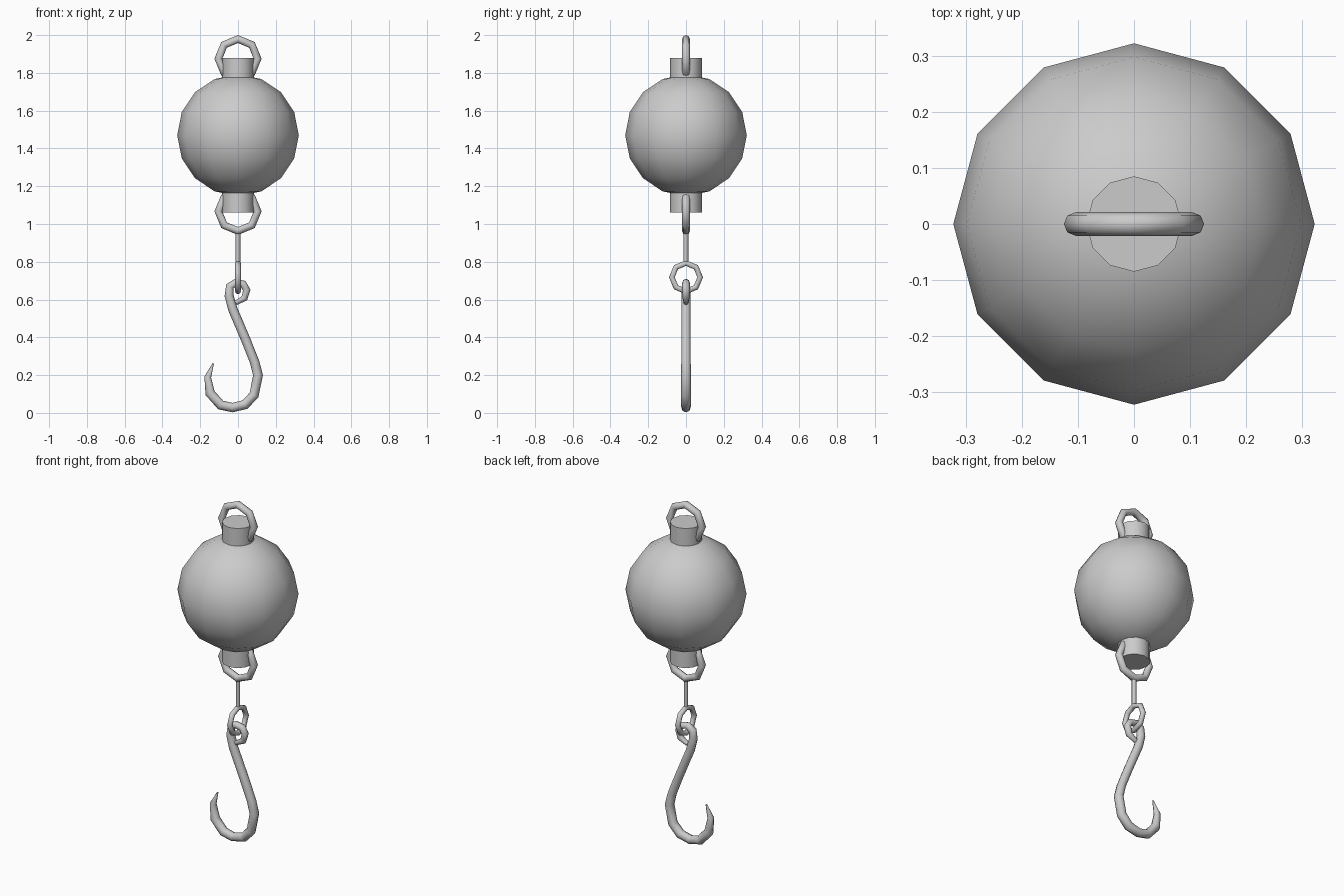
import bpy
import math

if "Cube" in bpy.data.objects:
    bpy.data.objects.remove(bpy.data.objects["Cube"])

Q = math.pi / 2


def finish(name, angle=60):
    ob = bpy.context.object
    ob.name = name
    bpy.ops.object.shade_smooth_by_angle(angle=math.radians(angle))
    return ob


def ring(name, z, outer, tube, rot):
    bpy.ops.mesh.primitive_torus_add(major_segments=8, minor_segments=8,
                                     major_radius=outer - tube, minor_radius=tube,
                                     location=(0, 0, z), rotation=rot)
    return finish(name)


def cylinder(name, r, z0, z1, sides):
    bpy.ops.mesh.primitive_cylinder_add(vertices=sides, radius=r, depth=z1 - z0,
                                        location=(0, 0, (z0 + z1) / 2))
    return finish(name)


# Ball weight with a collar at each end
bpy.ops.mesh.primitive_uv_sphere_add(segments=12, ring_count=8, radius=0.322,
                                     location=(0, 0, 1.47))
finish("ball")
cylinder("top_collar", 0.085, 1.74, 1.878, 12)
cylinder("bottom_collar", 0.085, 1.062, 1.20, 12)

# Shackle rings through the collars
ring("top_ring", 1.875, 0.125, 0.021, (Q, 0, 0))
ring("bottom_ring", 1.067, 0.125, 0.021, (Q, 0, 0))

# Thin rod and the small link that carries the hook
cylinder("rod", 0.012, 0.80, 0.96, 8)
ring("link", 0.718, 0.09, 0.015, (0, Q, 0))

# Hook: x, z, radius along its path, from the eye end to the tapered tip
path = [(-0.012, 0.582, 0.012), (0.034, 0.607, 0.018), (0.046, 0.65, 0.02),
        (0.028, 0.682, 0.02), (-0.012, 0.69, 0.02), (-0.043, 0.67, 0.022),
        (-0.047, 0.62, 0.024), (-0.028, 0.55, 0.025), (0.04, 0.39, 0.025),
        (0.088, 0.27, 0.025), (0.106, 0.2, 0.026), (0.085, 0.095, 0.026),
        (0.037, 0.044, 0.026), (-0.03, 0.028, 0.025), (-0.092, 0.042, 0.026),
        (-0.148, 0.105, 0.026), (-0.16, 0.19, 0.018), (-0.131, 0.262, 0.004)]
curve = bpy.data.curves.new("hook", "CURVE")
curve.dimensions = "3D"
curve.bevel_depth = 1.0
curve.bevel_resolution = 2
curve.use_fill_caps = True
spline = curve.splines.new("POLY")
spline.points.add(len(path) - 1)
for p, (x, z, r) in zip(spline.points, path):
    p.co = (x, 0, z, 1)
    p.radius = r
hook = bpy.data.objects.new("hook", curve)
bpy.context.collection.objects.link(hook)
bpy.ops.object.select_all(action="DESELECT")
hook.select_set(True)
bpy.context.view_layer.objects.active = hook
bpy.ops.object.convert(target="MESH")
finish("hook")
